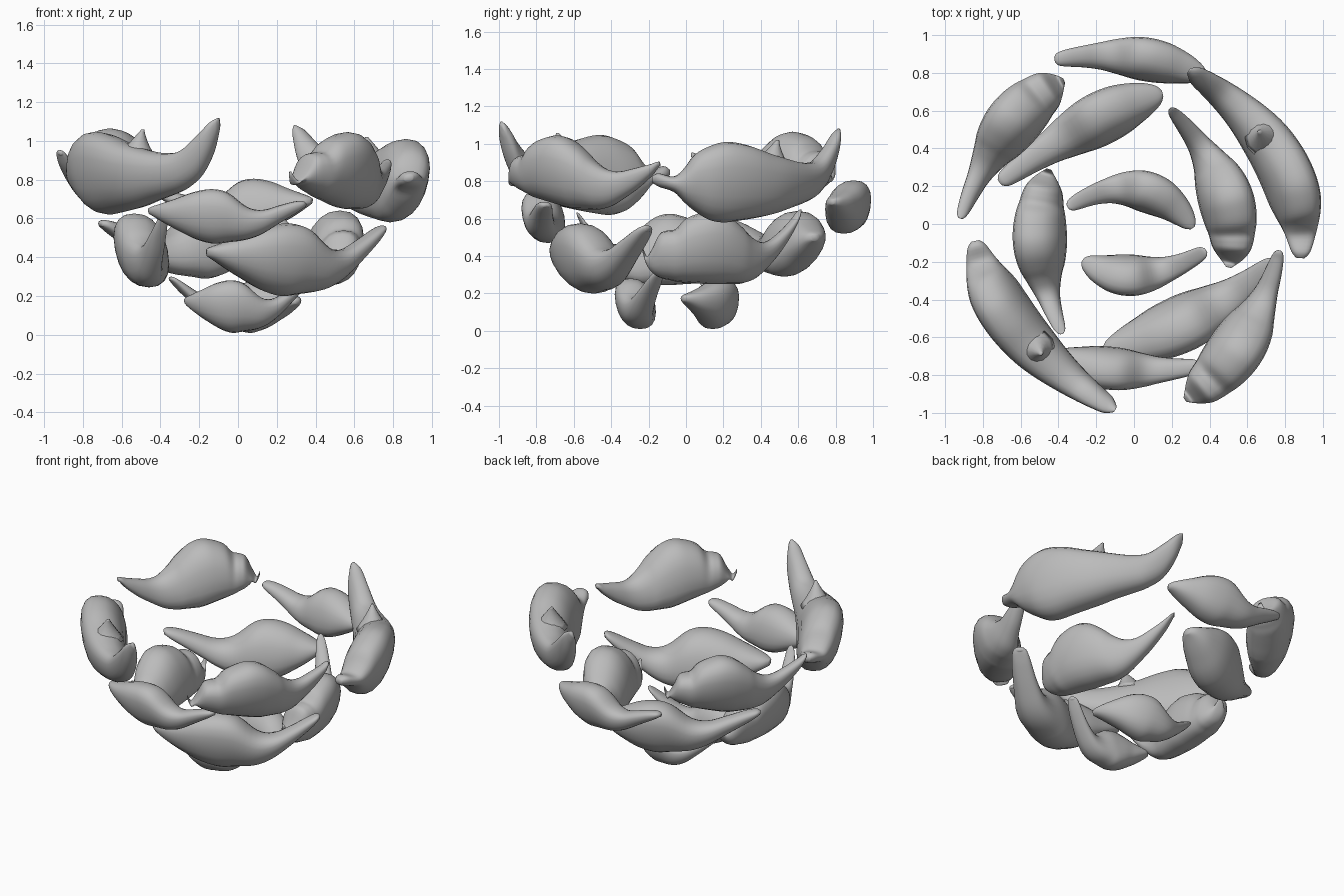
import bpy
import bmesh
import math
from mathutils import Vector

cube = bpy.data.objects.get("Cube")
if cube:
    bpy.data.objects.remove(cube)

# One matte grey for every cloud
grey = bpy.data.materials.new("cloud_grey")
grey.use_nodes = True
GREY = (0.5, 0.5, 0.5, 1)
grey.diffuse_color = GREY
grey.node_tree.nodes["Principled BSDF"].inputs["Base Color"].default_value = GREY

# Profiles from head to tail: position, top, bottom, half thickness (per unit length)
WISPY = [(0, .25, .21, .02), (.03, .265, .19, .055), (.1, .29, .14, .09), (.18, .32, .09, .115),
         (.29, .365, .03, .14), (.4, .385, 0, .148), (.5, .36, .01, .143), (.62, .26, .03, .12),
         (.72, .25, .08, .095), (.83, .31, .18, .075), (.93, .38, .29, .06),
         (.98, .41, .355, .045), (1, .41, .385, .02)]
PUFFY = [(0, .22, .19, .015), (.03, .17, .11, .045), (.07, .22, .06, .08), (.12, .31, .035, .11),
         (.17, .33, .025, .125), (.22, .34, .015, .135), (.28, .4, .01, .148), (.36, .435, .005, .158),
         (.44, .45, 0, .16), (.52, .425, 0, .153), (.6, .36, 0, .135), (.66, .3, .005, .11),
         (.73, .26, .035, .085), (.8, .27, .1, .065), (.88, .33, .2, .052), (.95, .40, .32, .04),
         (.985, .445, .40, .028), (1, .46, .44, .012)]
LONG = [(0, .22, .19, .02), (.03, .235, .17, .045), (.1, .22, .145, .07), (.15, .26, .095, .085),
        (.2, .325, .055, .1), (.27, .365, .015, .115), (.35, .385, 0, .12), (.45, .37, .01, .12),
        (.55, .335, .025, .115), (.62, .315, .04, .108), (.7, .295, .065, .095), (.78, .285, .09, .08),
        (.85, .3, .12, .067), (.92, .37, .18, .052), (.97, .43, .28, .04), (1, .45, .39, .015)]
SIDES = 20
STEPS = 4
LEAN = 0.2


def smooth_profile(rows):
    """Fill in a profile with a smooth curve through its rows."""
    rows = [Vector(r) for r in rows]
    out = []
    for i in range(len(rows) - 1):
        a, b = rows[max(i - 1, 0)], rows[i]
        c, d = rows[i + 1], rows[min(i + 2, len(rows) - 1)]
        for k in range(STEPS):
            u = k / STEPS
            out.append(b + (c - a) * u / 2 + (a * 2 - b * 5 + c * 4 - d) * u * u / 2
                       + (b * 3 - a - c * 3 + d) * u ** 3 / 2)
    return out + [rows[-1]]


def path_point(head, mid, tail, t):
    """Curve through the three ground plan points, and its direction."""
    point = head * (1 - t) * (1 - 2 * t) + mid * 4 * t * (1 - t) + tail * t * (2 * t - 1)
    slope = head * (4 * t - 3) + mid * (4 - 8 * t) + tail * (4 * t - 1)
    return point, slope.normalized()


def full(v):
    """Round out a sine into a slightly boxy section."""
    return math.copysign(abs(v) ** .85, v)


def skin(bm, rings):
    """Join closed rings into a tube with capped ends."""
    for r, s in zip(rings, rings[1:]):
        for j in range(len(r)):
            k = (j + 1) % len(r)
            bm.faces.new((r[j], r[k], s[k], s[j]))
    bm.faces.new(rings[0][::-1])
    bm.faces.new(rings[-1])


def cloud(name, profile, head, mid, tail, base, lift=0, size=1, tuck=0, horn=False):
    """Loft a cloud along its plan curve; size scales its section,
    lift moves the tail tip and tuck raises the underside of the head."""
    head, mid, tail = Vector(head), Vector(mid), Vector(tail)
    scale = (tail - head).length * size
    bm = bmesh.new()
    rings = []
    for t, top, bottom, half in smooth_profile(profile):
        p, d = path_point(head, mid, tail, t)
        side = Vector((d.y, -d.x))
        outward = p.normalized()
        bottom = min(bottom + tuck * max(0, .5 - t), top - .03)
        raise_tail = lift * max(0, (t - .55) / .45) ** 2.5
        ring = []
        for j in range(SIDES):
            a = 2 * math.pi * j / SIDES
            rise = (top - bottom) / 2 * full(math.sin(a))
            q = p + side * half * scale * full(math.cos(a)) + outward * LEAN * scale * rise
            z = base + scale * ((top + bottom) / 2 + rise) + raise_tail
            ring.append(bm.verts.new((q.x, q.y, z)))
        rings.append(ring)
    skin(bm, rings)

    # Small pointed curl on top of the long clouds
    if horn:
        rings = []
        for u in (0, .2, .4, .6, .8, .94, 1):
            p, _ = path_point(head, mid, tail, .6 + .035 * u * u)
            r = .095 * (1 - u) ** 1.1 + .008
            rings.append([bm.verts.new((p.x + r * math.cos(a), p.y + r * math.sin(a),
                                        base + scale * .26 + .15 * u))
                          for a in (2 * math.pi * j / 12 for j in range(12))])
        skin(bm, rings)

    bmesh.ops.recalc_face_normals(bm, faces=bm.faces)
    mesh = bpy.data.meshes.new(name)
    bm.to_mesh(mesh)
    bm.free()
    mesh.materials.append(grey)
    for f in mesh.polygons:
        f.use_smooth = True
    obj = bpy.data.objects.new(name, mesh)
    bpy.context.collection.objects.link(obj)


# Lowest pair
cloud("bottom_back_cloud", WISPY, (.31, -.02), (.02, .18), (-.35, .09), .01, 0, 1.05)
cloud("bottom_front_cloud", WISPY, (-.27, -.19), (.03, -.27), (.38, -.14), .01, .02, 1.08)
# Lower ring
cloud("lower_front_cloud", WISPY, (-.16, -.67), (.33, -.49), (.75, -.2), .2, -.04, .95)
cloud("lower_back_cloud", WISPY, (.15, .69), (-.25, .52), (-.71, .22), .29, -.08, .93)
cloud("lower_left_cloud", PUFFY, (.5, -.23), (.47, .18), (.19, .61), .25, 0, .97)
cloud("lower_right_cloud", PUFFY, (-.45, .29), (-.495, -.14), (-.38, -.58), .245, 0, .97)
# Middle pair
cloud("middle_front_cloud", WISPY, (-.46, -.7), (-.05, -.77), (.35, -.75), .47, -.09, .9)
cloud("middle_back_cloud", WISPY, (.38, .78), (0, .88), (-.42, .87), .52, -.09, .92)
# Upper ring
cloud("upper_front_left_cloud", PUFFY, (.27, -.93), (.575, -.61), (.77, -.14), .65, -.15, .94, .2)
cloud("upper_back_right_cloud", PUFFY, (-.37, .76), (-.67, .5), (-.92, .03), .67, -.12, .96, .2)
cloud("upper_back_left_cloud", LONG, (.88, -.18), (.755, .36), (.29, .81), .58, 0, .97, 0, True)
cloud("upper_front_right_cloud", LONG, (-.84, -.09), (-.6, -.57), (-.1, -.98), .62, 0, .96, 0, True)
